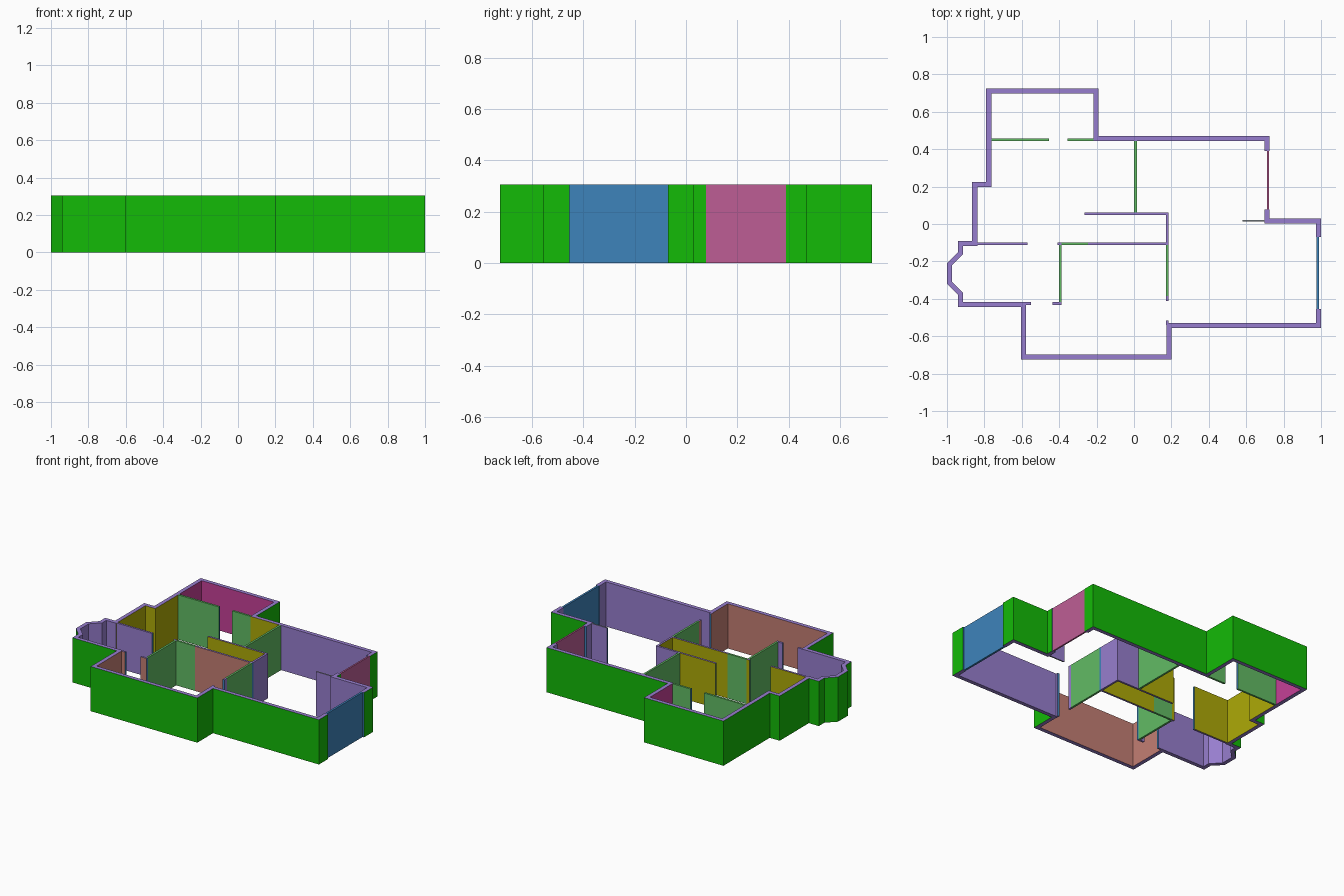
import bpy, bmesh
from mathutils import Vector

if "Cube" in bpy.data.objects:
    bpy.data.objects.remove(bpy.data.objects["Cube"])

H = 0.305     # wall height
T = 0.027     # outer wall thickness
t = 0.007     # half thickness of partitions

COLORS = {
    "green": (26, 185, 16), "purple": (150, 125, 205), "olive": (172, 168, 16),
    "magenta": (196, 66, 150), "brown": (194, 125, 115), "light_green": (98, 186, 100),
    "blue": (64, 130, 186), "pink": (188, 94, 148), "grey": (150, 160, 165),
}
NAMES = list(COLORS)
MATS = []
for n, rgb in COLORS.items():
    m = bpy.data.materials.new(n + "_paint")
    m.diffuse_color = (*[(c / 255) ** 2.2 for c in rgb], 1)
    m.use_nodes = True
    m.node_tree.nodes["Principled BSDF"].inputs["Base Color"].default_value = m.diffuse_color
    MATS.append(m)


def finish(name, bm):
    me = bpy.data.meshes.new(name)
    for m in MATS:
        me.materials.append(m)
    bmesh.ops.recalc_face_normals(bm, faces=bm.faces[:])
    bm.to_mesh(me)
    bm.free()
    ob = bpy.data.objects.new(name, me)
    bpy.context.collection.objects.link(ob)


def shell(name, pts, inner):
    """Open chain of outer wall (clockwise), mitred inward; inner = paint per segment."""
    P = [Vector(p) for p in pts]
    n = len(P)
    norms = []
    for a, b in zip(P, P[1:]):
        d = (b - a).normalized()
        norms.append(Vector((d.y, -d.x)))
    bm = bmesh.new()
    rings = []
    for i, p in enumerate(P):
        n0, n1 = norms[max(i - 1, 0)], norms[min(i, n - 2)]
        q = p + (n0 + n1) * (T / (1 + n0.dot(n1)))
        rings.append([bm.verts.new((v.x, v.y, z)) for v, z in ((p, 0), (p, H), (q, H), (q, 0))])
    for a, b, paint in zip(rings, rings[1:], inner):
        for k, c in enumerate(("green", "purple", paint, "purple")):
            j = (k + 1) % 4
            bm.faces.new((a[k], a[j], b[j], b[k])).material_index = NAMES.index(c)
    for r in (rings[0], rings[-1]):
        bm.faces.new(r).material_index = NAMES.index("blue")
    finish(name, bm)


def wall(name, x0, x1, y0, y1, px, nx, py, ny, top="purple"):
    """Upright slab painted separately on each side."""
    bm = bmesh.new()
    bmesh.ops.create_cube(bm, size=1)
    for v in bm.verts:
        v.co = ((x0 + x1) / 2 + v.co.x * (x1 - x0), (y0 + y1) / 2 + v.co.y * (y1 - y0), (v.co.z + .5) * H)
    bm.normal_update()
    for f in bm.faces:
        d = f.normal
        c = top
        if abs(d.x) > .5:
            c = px if d.x > 0 else nx
        elif abs(d.y) > .5:
            c = py if d.y > 0 else ny
        f.material_index = NAMES.index(c)
    finish(name, bm)


def along_x(name, x0, x1, y, py, ny, top="purple"):
    wall(name, x0, x1, y - t, y + t, "blue", "blue", py, ny, top)


def along_y(name, x, y0, y1, px, nx, top="purple"):
    wall(name, x - t, x + t, y0, y1, px, nx, "blue", "blue", top)


# Outer walls, split by the two glazed openings
shell("outer_wall_east", [(.725, .077), (.725, .03), (1, .03), (1, -.07)], ["purple"] * 3)
shell("outer_wall_main",
      [(1, -.455), (1, -.555), (.2, -.555), (.2, -.725), (-.605, -.725), (-.605, -.445),
       (-.94, -.445), (-.94, -.38), (-1, -.32), (-1, -.21), (-.94, -.15), (-.94, -.09),
       (-.865, -.09), (-.865, .225), (-.79, .225), (-.79, .45), (-.79, .725),
       (-.19, .725), (-.19, .47), (.008, .47), (.725, .47), (.725, .39)],
      ["purple"] * 2 + ["brown"] * 3 + ["purple"] * 7 + ["olive"] * 3
      + ["magenta"] * 3 + ["olive"] + ["purple"] * 2)

# Glazed panels
wall("window_north", .711, .722, .077, .39, *["pink"] * 5)
wall("window_east", .976, .99, -.455, -.07, *["blue"] * 5)

# North bedroom partition
G = "light_green"
along_x("bedroom_partition_left", -.763, -.455, .45, G, G, G)
along_x("bedroom_partition_right", -.355, -.217, .45, G, G, G)

# Hall and stair walls
along_y("hall_partition", .008, .062, .443, G, G, G)
along_x("stair_wall_left", -.265, .008, .055, "olive", "olive")
along_x("stair_wall_right", .008, .171, .055, "purple", "olive")
wall("stair_wall_end", .171, .185, -.098, .062, "purple", "olive", "purple", "olive")
along_x("hall_wall_right", -.245, .185, -.105, "olive", "brown")
along_x("hall_wall_infill", -.388, -.245, -.105, G, G, G)
along_x("hall_wall_stub", -.41, -.388, -.105, "olive", "purple")
along_x("hall_wall_left", -.838, -.57, -.105, "olive", "purple")

# South room partitions
along_y("south_partition_left", -.395, -.418, -.112, G, G, G)
along_y("south_partition_right", .178, -.385, -.112, G, G, G)
along_y("south_jamb_upper", .178, -.412, -.385, "purple", "brown")
along_y("south_jamb_lower", .178, -.54, -.515, "purple", "brown")
along_x("bay_jamb_left", -.579, -.55, -.425, "purple", "brown")
along_x("bay_jamb_right", -.435, -.388, -.425, "purple", "brown")

# Short screen in the living room
wall("living_screen", .58, .699, .013, .022, "blue", "blue", "purple", "purple", "grey")
